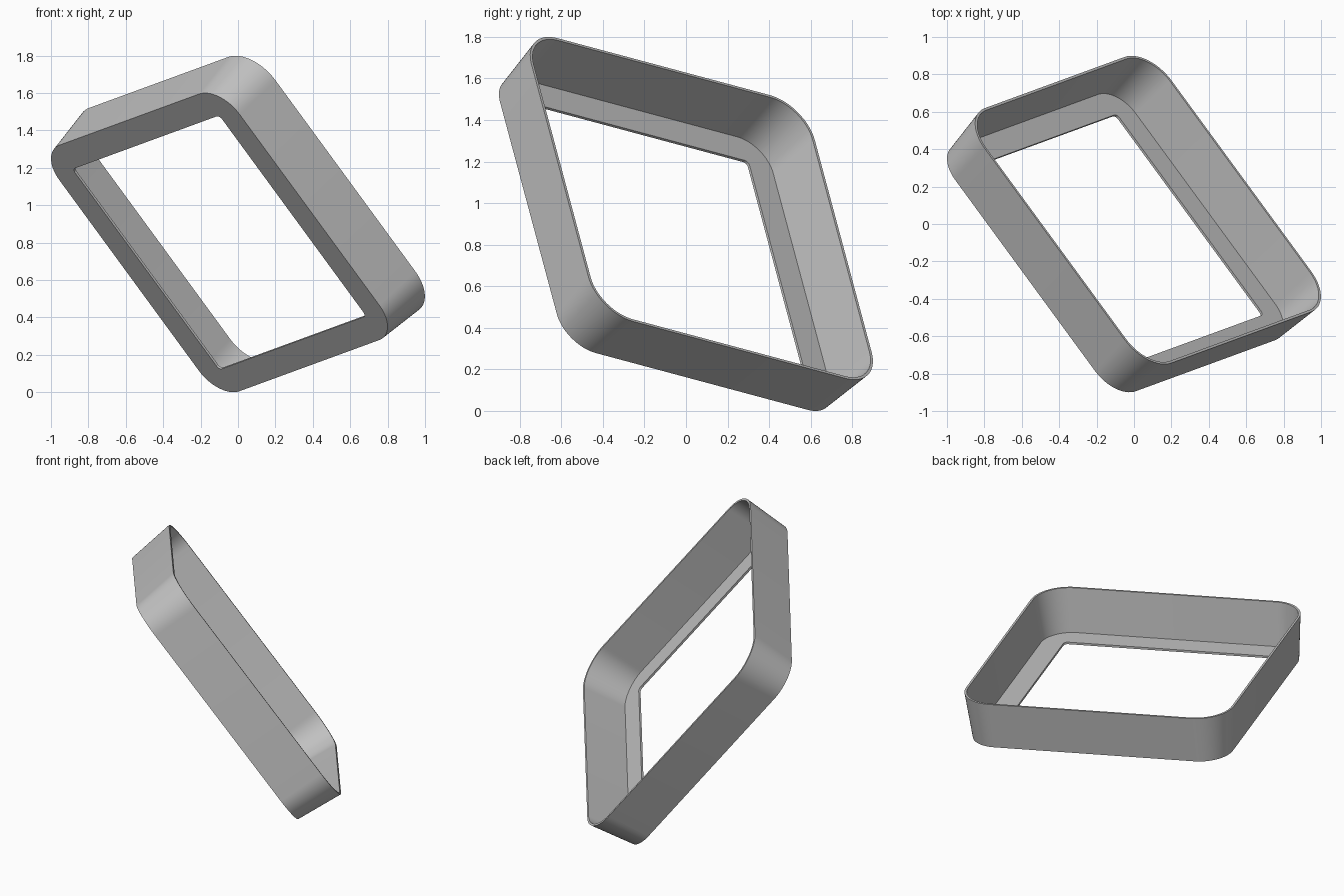
import bpy
import bmesh
import math
from mathutils import Matrix, Vector

cube = bpy.data.objects.get("Cube")
if cube:
    bpy.data.objects.remove(cube, do_unlink=True)

HALF, RADIUS = 0.834, 0.187      # outer square at the base
OPENING, OPEN_RADIUS = 0.68, 0.025
DEPTH, WALL = 0.303, 0.014
FLARE = 0.03                     # how far the wall leans out at the rim
STEPS = 16                       # segments per rounded corner

grey = bpy.data.materials.new("plain_grey")
grey.use_nodes = True
colour = (0.54, 0.54, 0.54, 1)
grey.diffuse_color = colour
grey.node_tree.nodes["Principled BSDF"].inputs["Base Color"].default_value = colour


def rounded_loop(bm, half, radius, z):
    """Ring of vertices around a rounded square."""
    ring = []
    for corner in range(4):
        middle = math.pi / 4 + corner * math.pi / 2
        cx = math.copysign(half - radius, math.cos(middle))
        cy = math.copysign(half - radius, math.sin(middle))
        for i in range(STEPS + 1):
            a = (corner + i / STEPS) * math.pi / 2
            ring.append(bm.verts.new((cx + radius * math.cos(a),
                                      cy + radius * math.sin(a), z)))
    return ring


def wall_point(z, inset):
    """Size, corner radius and height of the leaning wall at height z."""
    offset = FLARE * z / DEPTH - inset
    return HALF + offset, RADIUS + offset, z


# Thin flared wall with an inward flange at its base, as a closed section
section = [
    wall_point(0, 0),
    wall_point(DEPTH, 0),
    wall_point(DEPTH, WALL),
    wall_point(WALL, WALL),
    (OPENING, OPEN_RADIUS, WALL),
    (OPENING, OPEN_RADIUS, 0),
]
bm = bmesh.new()
rings = [rounded_loop(bm, *s) for s in section]
for k, ring in enumerate(rings):
    after = rings[(k + 1) % len(rings)]
    for i in range(len(ring)):
        j = (i + 1) % len(ring)
        bm.faces.new((ring[i], ring[j], after[j], after[i]))
bmesh.ops.recalc_face_normals(bm, faces=bm.faces)

# Tilt so the open side faces equally along all three axes
normal = Vector((1, 1, 1)).normalized()
across = Vector((0, 1, -1)).normalized()
along = Vector((2, -1, -1)).normalized()
side_a = (along - across).normalized()
side_b = normal.cross(side_a)
tilt = Matrix((side_a, side_b, normal)).transposed().to_4x4()
bm.transform(Matrix.Translation((-0.1, -0.1, 0.8)) @ tilt)

mesh = bpy.data.meshes.new("flanged_square_frame")
bm.to_mesh(mesh)
bm.free()
mesh.materials.append(grey)
frame = bpy.data.objects.new("flanged_square_frame", mesh)
bpy.context.collection.objects.link(frame)

bpy.ops.object.select_all(action="DESELECT")
frame.select_set(True)
bpy.context.view_layer.objects.active = frame
bpy.ops.object.shade_smooth_by_angle(angle=math.radians(30))
